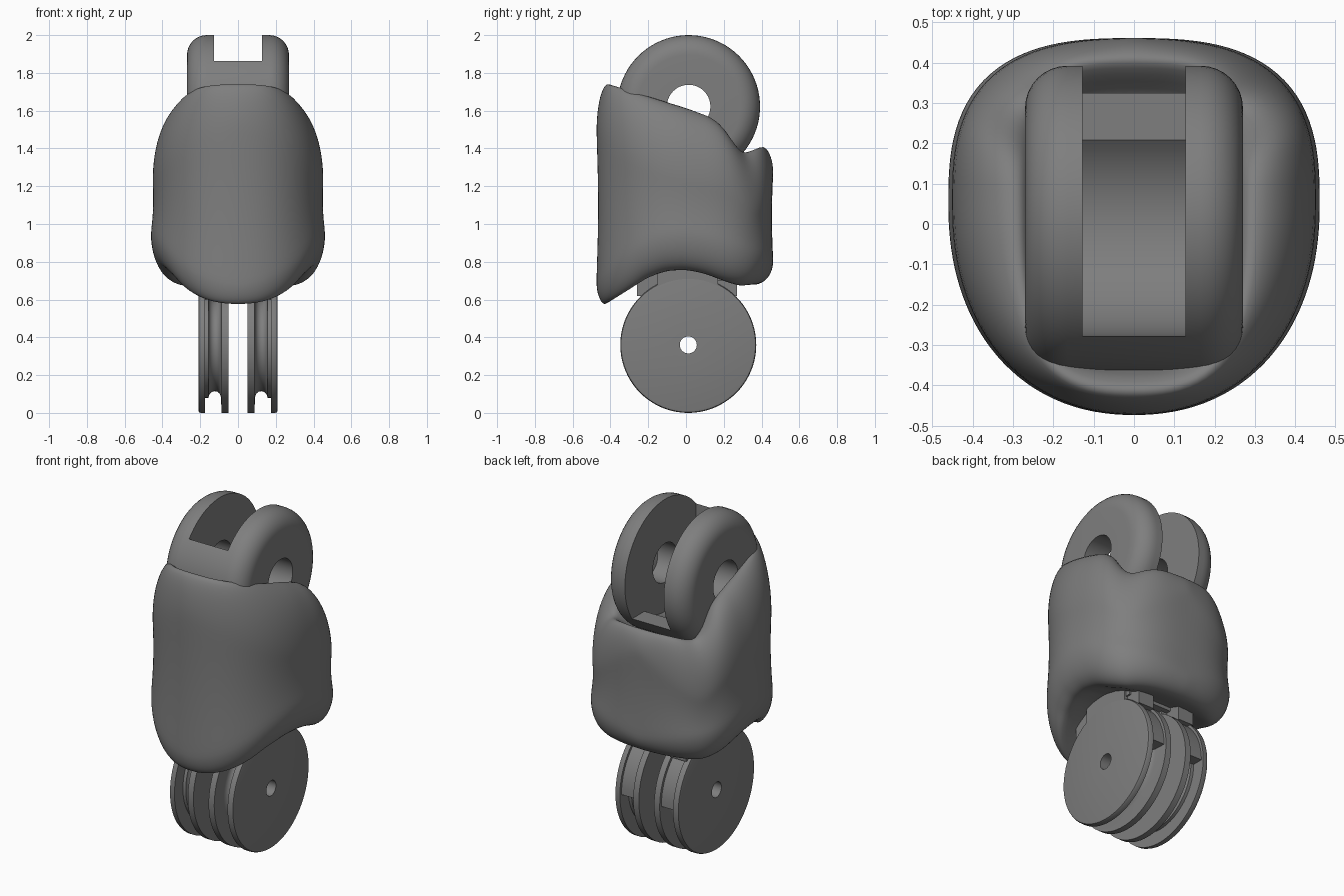
import bpy, bmesh, math
from mathutils import Vector

if "Cube" in bpy.data.objects:
    bpy.data.objects.remove(bpy.data.objects["Cube"])

GREY = (0.21, 0.21, 0.21, 1)
mat = bpy.data.materials.new("mid grey")
mat.use_nodes = True
mat.diffuse_color = GREY
mat.node_tree.nodes["Principled BSDF"].inputs["Base Color"].default_value = GREY


def finish(bm, name):
    bmesh.ops.recalc_face_normals(bm, faces=bm.faces)
    me = bpy.data.meshes.new(name)
    bm.to_mesh(me)
    bm.free()
    ob = bpy.data.objects.new(name, me)
    bpy.context.collection.objects.link(ob)
    me.materials.append(mat)
    return ob


def activate(ob):
    bpy.ops.object.select_all(action='DESELECT')
    ob.select_set(True)
    bpy.context.view_layer.objects.active = ob


def smooth(ob, angle=35):
    activate(ob)
    bpy.ops.object.shade_smooth_by_angle(angle=math.radians(angle))


def grid(bm, rings, wrap):
    """Bridge successive closed rings of points."""
    vs = [[bm.verts.new(p) for p in ring] for ring in rings]
    n = len(vs[0])
    for i in range(len(vs) if wrap else len(vs) - 1):
        a, b = vs[i], vs[(i + 1) % len(vs)]
        for j in range(n):
            bm.faces.new((a[j], a[(j + 1) % n], b[(j + 1) % n], b[j]))
    return vs


def lathe_x(name, profile, cy, cz, seg=80):
    """Spin a closed (x, radius) profile around an axis parallel to x."""
    bm = bmesh.new()
    angs = [2 * math.pi * i / seg for i in range(seg)]
    grid(bm, [[(x, cy + r * math.cos(a), cz + r * math.sin(a)) for x, r in profile]
              for a in angs], True)
    return finish(bm, name)


def extrude_x(name, pts, x0, x1):
    """Extrude a (y, z) outline along x."""
    bm = bmesh.new()
    a, b = grid(bm, [[(x, y, z) for y, z in pts] for x in (x0, x1)], False)
    bm.faces.new(a)
    bm.faces.new(b)
    return finish(bm, name)


def arc_yz(cy, cz, r, d0, d1, step):
    return [(cy + r * math.cos(math.radians(d)), cz + r * math.sin(math.radians(d)))
            for d in range(d0, d1, step)]


def interp(table, t):
    if t <= table[0][0]:
        return table[0][1]
    for (a, va), (b, vb) in zip(table, table[1:]):
        if t <= b:
            return va + (vb - va) * (t - a) / (b - a)
    return table[-1][1]


# ---- Outer shell: rings between an arched lower rim and a sloping upper rim
CY = 0.05
TOP = [(-0.41, 1.745), (0.0, 1.62), (0.12, 1.575), (0.18, 1.53), (0.22, 1.46),
       (0.26, 1.40), (0.30, 1.38), (0.34, 1.39), (0.39, 1.41)]
BOTTOM = [(-0.43, 0.57), (-0.3, 0.65), (-0.2, 0.715), (-0.1, 0.75), (0, 0.755),
          (0.1, 0.735), (0.2, 0.695), (0.28, 0.67), (0.38, 0.68)]


def outline(a, half_x, front, back, n_front, n_back):
    c, s = math.cos(a), math.sin(a)
    b, n = (back - CY, n_back) if s > 0 else (CY - front, n_front)
    r = (abs(c / half_x) ** n + abs(s / b) ** n) ** (-1 / n)
    return Vector((r * c, r * s))


def shell_column(a):
    side = abs(math.cos(a))
    outer = outline(a, 0.462, -0.475, 0.462, 2.2, 2.8)
    top = outline(a, 0.285, -0.41, 0.40, 3.0, 3.5)
    low = outline(a, 0.35, -0.425, 0.36, 2.3, 2.8)
    zt, zb = interp(TOP, CY + top.y), interp(BOTTOM, CY + low.y)
    back = math.sin(a) > 0
    ht = 0.13 + 0.23 * side if back else 0.25 + 0.11 * side
    hb = 0.12 + 0.08 * side
    # underside follows the arch inwards to the neck
    col = [(low * k, interp(BOTTOM, CY + low.y * k) + dz)
           for k, dz in ((0.5, 0.03), (0.7, 0.025), (0.88, 0.01))]
    for i in range(6):                      # rounded lower lip
        q = i / 6 * math.pi / 2
        col.append((low.lerp(outer, math.sin(q)), zb + hb * (1 - math.cos(q))))
    upper = outer * (1 - 0.02 * side)
    for i in range(7):                      # slightly waisted wall
        t = i / 6
        col.append((outer.lerp(upper, t) * (1 - 0.018 * math.sin(math.pi * t)),
                    zb + hb + (zt - ht - zb - hb) * t))
    for i in range(1, 7):                   # rounded upper lip
        q = i / 6 * math.pi / 2
        col.append((upper.lerp(top, 1 - math.cos(q)), zt - ht + ht * math.sin(q)))
    col += [(top * 0.92, zt - 0.025), (top * 0.82, zt + (1.28 - zt) * 0.5), (top * 0.7, 1.28)]
    return [(p.x, p.y + CY, z) for p, z in col]


bm = bmesh.new()
cols = [shell_column(2 * math.pi * i / 64) for i in range(64)]
rings = grid(bm, list(zip(*cols)), False)
bm.faces.new(rings[0])
bm.faces.new(rings[-1])
shell = finish(bm, "shell")
sub = shell.modifiers.new("smooth", 'SUBSURF')
sub.levels = sub.render_levels = 1
smooth(shell, 80)

# ---- Upper fork: a thick rounded ring with a slot cut between two cheeks
AY, AZ, R, RB = 0.014, 1.622, 0.378, 0.105
arc = [(0.27 - RB + RB * math.sin(q), R - RB + RB * math.cos(q))
       for q in [i / 8 * math.pi / 2 for i in range(9)]]
profile = arc + [(0.27, 0.115), (-0.27, 0.115)] + [(-x, r) for x, r in reversed(arc)]
fork = lathe_x("upper_fork", profile, AY, AZ)
curve = arc_yz(AY, AZ, 0.29, 180, 313, 6)
cutter = extrude_x("slot_cutter", [(-0.278, 2.1)] + curve + [(0.6, curve[-1][1]), (0.6, 2.1)],
                   -0.128, 0.128)
cutter.hide_render = True
cut = fork.modifiers.new("slot", 'BOOLEAN')
cut.operation, cut.object, cut.solver = 'DIFFERENCE', cutter, 'EXACT'
activate(fork)
bpy.ops.object.modifier_apply(modifier="slot")
bpy.data.objects.remove(cutter)
smooth(fork)

# ---- Lower grooved wheels with lugs reaching up into the shell
WY, WZ, WR = 0.012, 0.36, 0.36
groove = [(0.123 - 0.033 * math.cos(q), 0.28 - 0.035 * math.sin(q))
          for q in [i / 8 * math.pi for i in range(9)]]
wheel = ([(0.05, 0.045), (0.05, WR), (0.087, WR)] + groove +
         [(0.175, 0.28), (0.175, WR), (0.198, WR), (0.207, WR - 0.004), (0.21, WR - 0.014),
          (0.21, 0.045)])


def box(name, x0, x1, y0, y1, z0, z1):
    return extrude_x(name, [(y0, z0), (y1, z0), (y1, z1), (y0, z1)], x0, x1)


# groove filler on the upper back quarter of each wheel
filler = arc_yz(WY, WZ, 0.345, 0, 73, 6) + arc_yz(WY, WZ, 0.23, 72, -1, -6)

for side, s in (("left", 1), ("right", -1)):
    smooth(lathe_x(side + "_wheel", [(x * s, r) for x, r in wheel], WY, WZ))
    smooth(extrude_x(side + "_groove_filler", filler, s * 0.086, s * 0.176))
    box(side + "_lug", s * 0.05, s * 0.209, -0.15, 0.17, 0.6, 0.85)
    for end, y0, y1 in (("front", -0.26, -0.14), ("back", 0.16, 0.27)):
        box(f"{side}_{end}_stop", s * 0.088, s * 0.19, y0, y1, 0.62, 0.8)

# ---- Neck joining the lugs inside the shell
box("neck", -0.2, 0.2, -0.15, 0.2, 0.7, 0.9)
